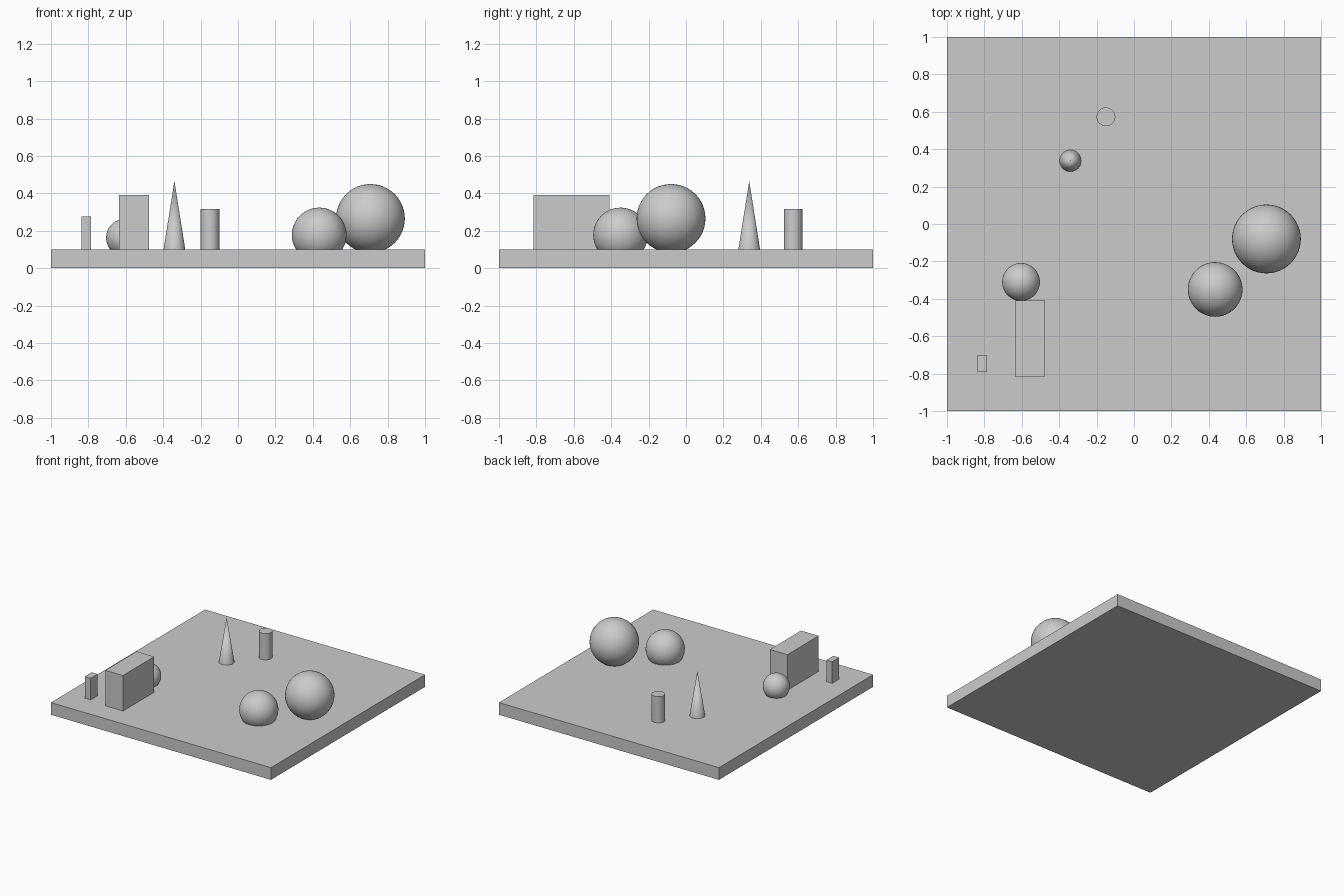
import bpy
import math

default = bpy.data.objects.get("Cube")
if default:
    bpy.data.objects.remove(default, do_unlink=True)

TOP = 0.10  # upper face of the ground slab

grey = bpy.data.materials.new("plain_grey")
grey.use_nodes = True
grey.diffuse_color = (0.6, 0.6, 0.6, 1)
grey.node_tree.nodes["Principled BSDF"].inputs["Base Color"].default_value = (0.6, 0.6, 0.6, 1)


def finish(name, smooth=False):
    obj = bpy.context.object
    obj.name = name
    obj.data.materials.append(grey)
    if smooth:
        bpy.ops.object.shade_smooth_by_angle(angle=math.radians(40))


def block(name, x0, x1, y0, y1, z0, z1):
    bpy.ops.mesh.primitive_cube_add(size=1, location=((x0 + x1) / 2, (y0 + y1) / 2, (z0 + z1) / 2))
    bpy.context.object.scale = (x1 - x0, y1 - y0, z1 - z0)
    bpy.ops.object.transform_apply(location=False, rotation=False, scale=True)
    finish(name)


def ball(name, x, y, z, radius):
    bpy.ops.mesh.primitive_uv_sphere_add(segments=48, ring_count=24, radius=radius, location=(x, y, z))
    finish(name, smooth=True)


def round_post(name, x, y, bottom_radius, top_radius, top):
    bpy.ops.mesh.primitive_cone_add(vertices=48, radius1=bottom_radius, radius2=top_radius,
                                    depth=top - TOP, location=(x, y, (top + TOP) / 2))
    finish(name, smooth=True)


# Ground slab
block("ground_slab", -1, 1, -1, 1, 0, TOP)

# Rectangular blocks
block("large_block", -0.635, -0.475, -0.815, -0.41, TOP, 0.392)
block("small_block", -0.838, -0.785, -0.792, -0.70, TOP, 0.277)

# Balls, partly sunk into the slab
ball("large_ball", 0.708, -0.08, 0.266, 0.184)
ball("medium_ball", 0.434, -0.35, 0.178, 0.146)
ball("small_ball", -0.604, -0.31, 0.163, 0.101)

# Cone and cylinder
round_post("cone", -0.34, 0.338, 0.058, 0, 0.466)
round_post("cylinder", -0.15, 0.573, 0.05, 0.05, 0.316)
